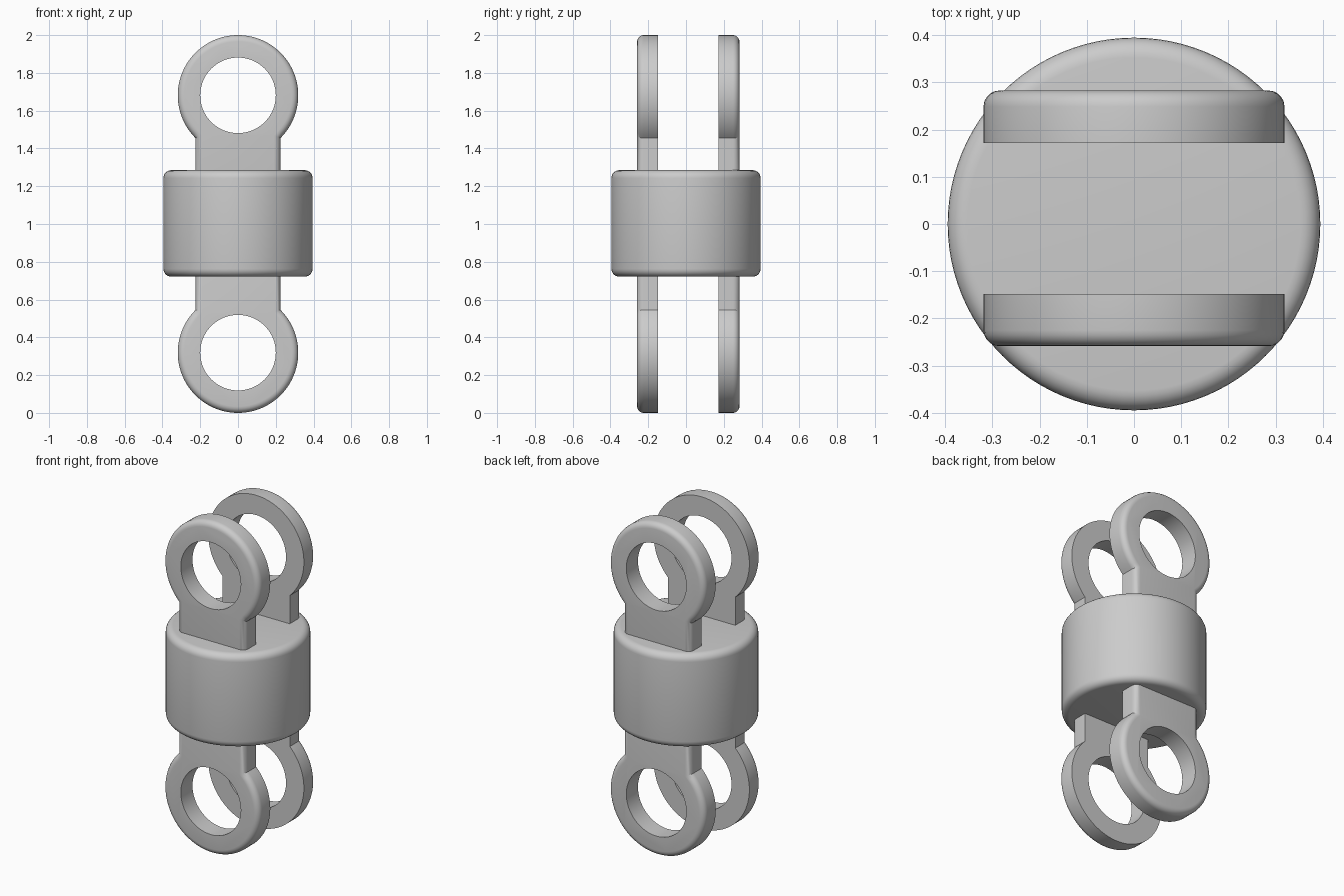
import bpy, bmesh, math
from mathutils import Matrix, Vector

if "Cube" in bpy.data.objects:
    bpy.data.objects.remove(bpy.data.objects["Cube"])

MID_Z = 1.003
RING_R, HOLE_R, NECK_HALF = 0.319, 0.2, 0.225
BODY_R, BODY_HALF = 0.395, 0.282
FILLET = 0.034

grey = bpy.data.materials.new("plain grey")
grey.use_nodes = True
colour = (0.6, 0.6, 0.6, 1)
grey.diffuse_color = colour
grey.node_tree.nodes["Principled BSDF"].inputs["Base Color"].default_value = colour


def finish(bm, name):
    bmesh.ops.recalc_face_normals(bm, faces=bm.faces)
    mesh = bpy.data.meshes.new(name)
    bm.to_mesh(mesh)
    bm.free()
    mesh.materials.append(grey)
    obj = bpy.data.objects.new(name, mesh)
    bpy.context.collection.objects.link(obj)
    return obj


def smooth(obj):
    bpy.ops.object.select_all(action="DESELECT")
    obj.select_set(True)
    bpy.context.view_layer.objects.active = obj
    bpy.ops.object.shade_smooth_by_angle(angle=math.radians(30))


def cylinder(bm, radius, depth, segments):
    bmesh.ops.create_cone(bm, cap_ends=True, segments=segments,
                          radius1=radius, radius2=radius, depth=depth)


def make_body():
    bm = bmesh.new()
    cylinder(bm, BODY_R, 2 * BODY_HALF, 96)
    rims = [e for e in bm.edges if abs(e.verts[0].co.z - e.verts[1].co.z) < 1e-5]
    bmesh.ops.bevel(bm, geom=rims, offset=0.042, segments=6, profile=0.5, affect="EDGES")
    bmesh.ops.translate(bm, verts=bm.verts, vec=(0, 0, MID_Z))
    smooth(finish(bm, "body"))


def make_lug(name, ring_z, up, inner_y, outer_y):
    # Keyhole outline: a large arc closed by a straight neck
    start = -math.acos(NECK_HALF / RING_R)
    sweep = math.pi - 2 * start
    steps = 72
    outline = [(RING_R * math.cos(start + sweep * i / steps),
                RING_R * math.sin(start + sweep * i / steps)) for i in range(steps + 1)]
    foot = -(abs(ring_z - MID_Z) - BODY_HALF + 0.06)
    outline += [(-NECK_HALF, foot), (NECK_HALF, foot)]

    bm = bmesh.new()
    face = bm.faces.new([bm.verts.new((x, inner_y, ring_z + up * z)) for x, z in outline])
    ext = bmesh.ops.extrude_face_region(bm, geom=[face], use_keep_orig=True)
    moved = [v for v in ext["geom"] if isinstance(v, bmesh.types.BMVert)]
    bmesh.ops.translate(bm, verts=moved, vec=(0, outer_y - inner_y, 0))
    bmesh.ops.recalc_face_normals(bm, faces=bm.faces)

    # Round only the outward rim
    rim = [e for e in bm.edges if all(abs(v.co.y - outer_y) < 1e-5 for v in e.verts)]
    bmesh.ops.bevel(bm, geom=rim, offset=FILLET, segments=5, profile=0.5, affect="EDGES")
    lug = finish(bm, name)

    # Drill the eye
    bm = bmesh.new()
    cylinder(bm, HOLE_R, 1, 72)
    bmesh.ops.transform(bm, verts=bm.verts,
                        matrix=Matrix.Translation(Vector((0, 0, ring_z))) @ Matrix.Rotation(math.pi / 2, 4, "X"))
    cutter = finish(bm, "eye_cutter")
    cutter.hide_render = True
    mod = lug.modifiers.new("eye", "BOOLEAN")
    mod.operation = "DIFFERENCE"
    mod.solver = "EXACT"
    mod.object = cutter
    bpy.ops.object.select_all(action="DESELECT")
    lug.select_set(True)
    bpy.context.view_layer.objects.active = lug
    bpy.ops.object.modifier_apply(modifier=mod.name)
    bpy.data.objects.remove(cutter)
    smooth(lug)


make_body()
for side, inner, outer in (("front", -0.148, -0.259), ("back", 0.172, 0.283)):
    make_lug(side + "_upper_lug", 2 - RING_R, 1, inner, outer)
    make_lug(side + "_lower_lug", RING_R, -1, inner, outer)
